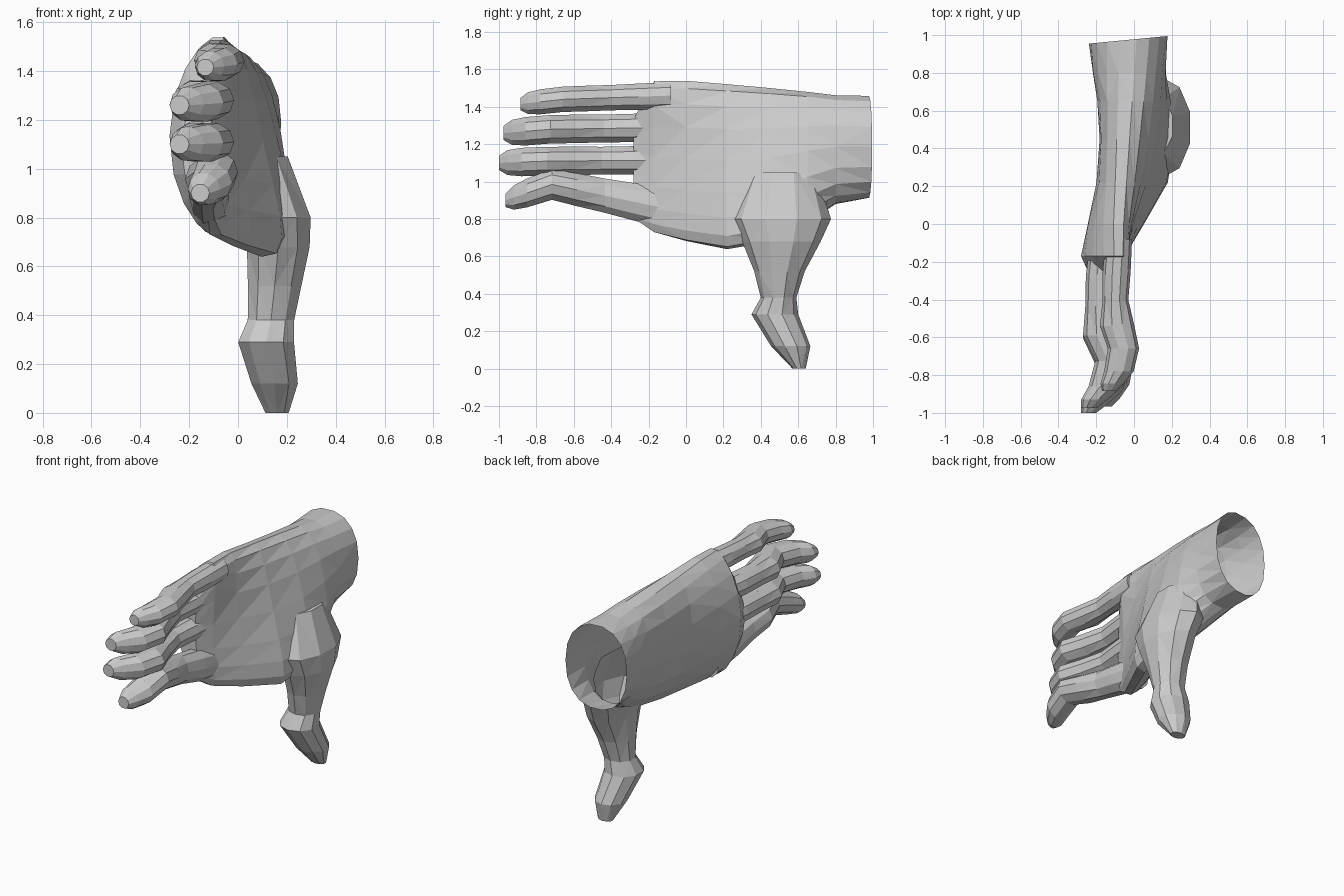
import bpy, bmesh
from math import sin, cos, pi
from mathutils import Vector

if "Cube" in bpy.data.objects:
    bpy.data.objects.remove(bpy.data.objects["Cube"])


def ring(c, a, b, n, bow=0.0, power=1.0):
    """Rounded ring about c with half axes a and b; bow pushes its middle to -x."""
    pts = []
    for k in range(n):
        t = 2 * pi * (k + 0.5) / n
        u, v = cos(t), sin(t)
        u = abs(u) ** power * (1 if u > 0 else -1)
        v = abs(v) ** power * (1 if v > 0 else -1)
        pts.append(Vector(c) + Vector(a) * u + Vector(b) * v
                   - Vector((bow * (1 - u * u), 0, 0)))
    return pts


def loft(name, rings):
    """Closed skin through a list of rings."""
    bm = bmesh.new()
    loops = [[bm.verts.new(p) for p in r] for r in rings]
    n = len(loops[0])
    for lo, hi in zip(loops, loops[1:]):
        for i in range(n):
            j = (i + 1) % n
            bm.faces.new((lo[i], lo[j], hi[j], hi[i]))
    bm.faces.new(loops[0])
    bm.faces.new(loops[-1])
    bmesh.ops.recalc_face_normals(bm, faces=bm.faces)
    bmesh.ops.triangulate(bm, faces=[f for f in bm.faces if len(f.verts) == 4])
    me = bpy.data.meshes.new(name)
    bm.to_mesh(me)
    bm.free()
    ob = bpy.data.objects.new(name, me)
    bpy.context.collection.objects.link(ob)
    return ob


def palm_ring(y, x_low, z_low):
    """Slanted palm section: the top edge, thickness and bow follow from y."""
    up = max(0, y)
    x_top, z_top = -0.08 + 0.05 * up, 1.542 - 0.08 * min(1, up / 0.8)
    a = Vector((x_top - x_low, 0, z_top - z_low)) / 2
    b = Vector((a.z, 0, -a.x)).normalized() * (0.125 + 0.085 * y)
    if y > 0.9:
        b.y = 0.02
    bow = min(0.085, max(0, 0.09 - 0.1 * y))
    mid = ((x_top + x_low) / 2, y, (z_top + z_low) / 2)
    return ring(mid, a, b, 18, bow, 0.88)


# Palm and wrist: y and the lower edge (x, z) of each section
PALM = [(0.975, -0.03, 0.91), (0.8, 0.01, 0.88), (0.65, 0.09, 0.78),
        (0.45, 0.15, 0.68), (0.22, 0.13, 0.64), (0, 0.01, 0.68), (-0.17, -0.09, 0.725)]
web = ring((-0.12, -0.28, 1.07), (-0.01, 0, 0.27), (0.06, 0, 0), 18, 0.05)
hand = loft("hand", [palm_ring(*p) for p in PALM] + [web])

# Shared finger shape: distance along, half width, sideways curl
SHAPE = [(0, .08, 0), (.22, .085, -.02), (.4, .078, -.03), (.57, .105, -.015),
         (.72, .095, .04), (.87, .09, 0), (.95, .07, -.06), (1, .04, -.09)]


def finger(name, x, base_z, bend_z, tip_z, tip_y, size, curl, flare):
    rings = []
    for s, w, side in SHAPE:
        if s < 0.72:
            z = base_z + (bend_z - base_z) * s / 0.72
        else:
            z = bend_z + (tip_z - bend_z) * (s - 0.72) / 0.28
        h = min(w, 0.08) * size * (1 + flare * (1 - s))
        y = -0.08 + (tip_y + 0.08) * s
        rings.append(ring((x + side * curl, y, z), (0, 0, h), (w * size, 0, 0), 10))
    return loft(name, rings)


parts = [finger("little_finger", -.08, 1.46, 1.44, 1.415, -.885, .87, .6, .08),
         finger("ring_finger", -.15, 1.29, 1.28, 1.26, -.975, 1, 1, 0),
         finger("middle_finger", -.15, 1.115, 1.11, 1.1, -1, 1, 1, 0),
         finger("index_finger", -.11, .85, .985, .9, -.965, .95, .5, .5)]

# Thumb and its fleshy base: x, y, z, half width in x, half depth in y
THUMB = [(.08, .52, 1.05, .13, .18), (.15, .51, .8, .155, .265),
         (.165, .51, .68, .135, .21), (.15, .5, .52, .115, .135),
         (.135, .495, .38, .1, .095), (.115, .475, .29, .12, .125),
         (.15, .56, .12, .1, .105), (.16, .605, 0, .05, .035)]
parts.append(loft("thumb", [ring((x, y, z), (rx, 0, 0), (0, ry, 0), 10)
                            for x, y, z, rx, ry in THUMB]))

# Merge everything into one skin
for p in parts:
    m = hand.modifiers.new(p.name, 'BOOLEAN')
    m.operation = 'UNION'
    m.solver = 'EXACT'
    m.object = p
dg = bpy.context.evaluated_depsgraph_get()
skin = bpy.data.meshes.new_from_object(hand.evaluated_get(dg))
hand.modifiers.clear()
hand.data = skin
for p in parts:
    bpy.data.objects.remove(p)

# Open the wrist end so the hand is a hollow shell
bm = bmesh.new()
bm.from_mesh(skin)
cap = [f for f in bm.faces if f.normal.y > 0.9 and f.calc_center_median().y > 0.93]
bmesh.ops.delete(bm, geom=cap, context='FACES')
bm.to_mesh(skin)
bm.free()
